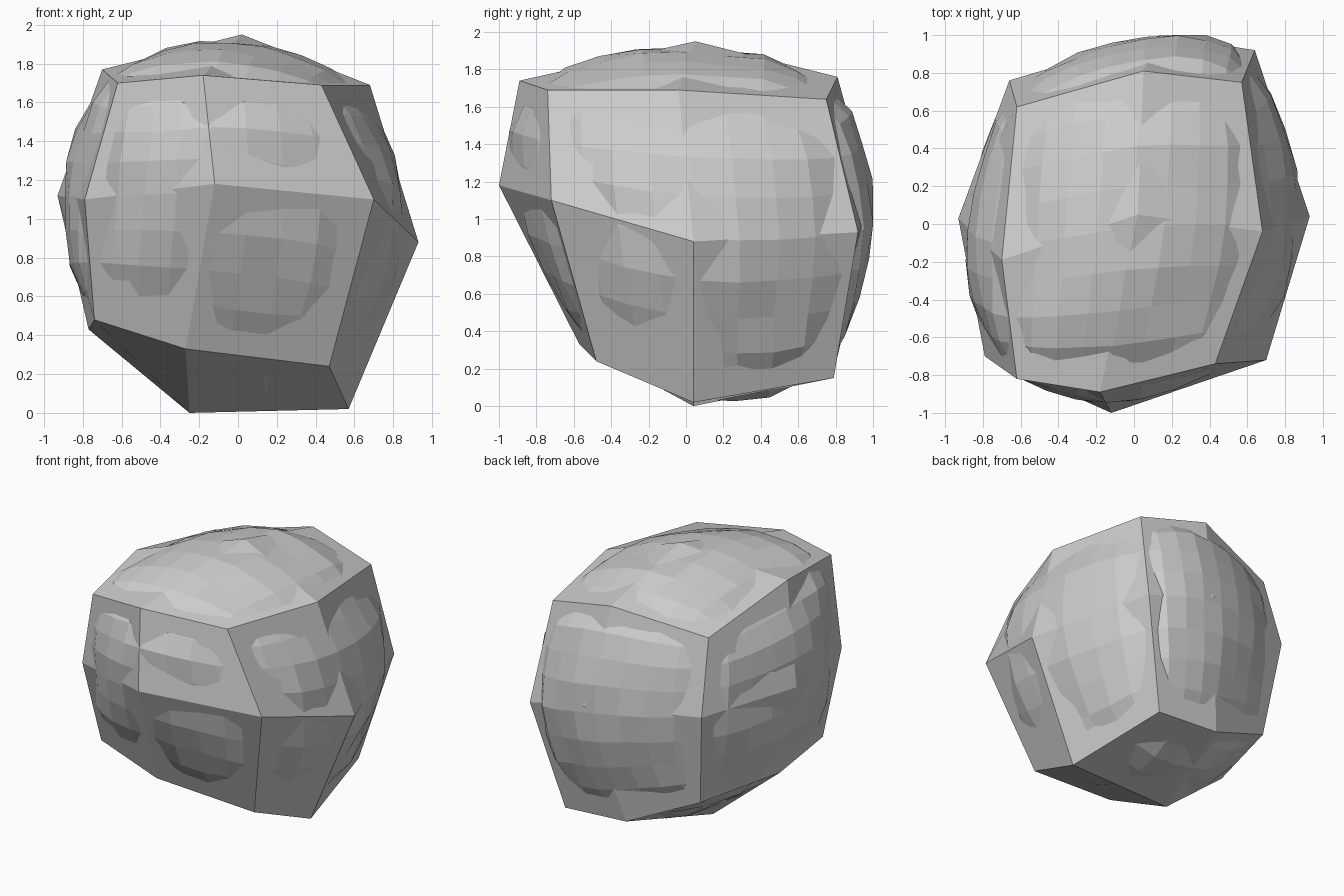
import bpy, bmesh
from mathutils import Vector, noise
from mathutils.bvhtree import BVHTree

if "Cube" in bpy.data.objects:
    bpy.data.objects.remove(bpy.data.objects["Cube"])

# Layers from bottom to top; each has front, middle and back rows, left to right
LAYERS = [
    [[(-.74, -.55, .48), (-.27, -.57, .33), (.47, -.48, .24)],
     [(-.77, .00, .43), (-.25, .04, .00), (.57, .04, .02)],
     [(-.58, .66, .41), (-.06, .79, .18), (.44, .79, .15)]],
    [[(-.79, -.70, 1.10), (-.12, -1.0, 1.18), (.70, -.72, 1.10)],
     [(-.93, .03, 1.12), None, (.93, .04, .88)],
     [(-.66, .76, 1.10), (.14, 1.0, 1.07), (.64, .92, .93)]],
    [[(-.62, -.82, 1.70), (-.18, -.89, 1.74), (.43, -.74, 1.69)],
     [(-.70, -.19, 1.77), (.02, .05, 1.95), (.68, -.04, 1.69)],
     [(-.62, .62, 1.63), (.05, .81, 1.76), (.57, .75, 1.64)]],
]


def make_object(name, bm):
    bmesh.ops.recalc_face_normals(bm, faces=bm.faces)
    me = bpy.data.meshes.new(name)
    bm.to_mesh(me)
    ob = bpy.data.objects.new(name, me)
    bpy.context.collection.objects.link(ob)
    return ob


# Broad flat facets: a cube-like cage with 2 x 2 faces on each side
bm = bmesh.new()
v = {}
for k, layer in enumerate(LAYERS):
    for j, row in enumerate(layer):
        for i, co in enumerate(row):
            if co:
                v[i, j, k] = bm.verts.new(co)
for axis in range(3):
    for side in (0, 2):
        for a in range(2):
            for b in range(2):
                quad = []
                for p, q in ((a, b), (a + 1, b), (a + 1, b + 1), (a, b + 1)):
                    idx = [p, q]
                    idx.insert(axis, side)
                    quad.append(v[tuple(idx)])
                bm.faces.new(quad)
rock = make_object("rock_facets", bm)
tree = BVHTree.FromBMesh(bm)
bm.free()

# Weathered bulges: a rounded copy that breaks through the flat facets
tmp = rock.copy()
tmp.data = rock.data.copy()
bpy.context.collection.objects.link(tmp)
tmp.modifiers.new("round", 'SUBSURF').levels = 2
dg = bpy.context.evaluated_depsgraph_get()
dg.update()
bm = bmesh.new()
bm.from_object(tmp, dg)
bpy.data.objects.remove(tmp)

centre = Vector((0, 0, .98))
for vert in bm.verts:
    d = vert.co - centre
    n = d.normalized()
    hit = tree.ray_cast(centre, n)[0]
    flat = (hit - centre).length if hit else d.length
    # Fuller bulges on the right side, weaker ones underneath
    bias = .035 * max(0, n.x) + .03 * min(0, n.z) + .01 * n.y
    lift = d.length * 1.10 - flat + bias + .04 * noise.noise(vert.co * 3.1)
    vert.co = centre + n * (flat + max(-.05, min(.055, lift)))
    vert.co.z = max(0, vert.co.z)
make_object("rock_bulges", bm)
bm.free()
